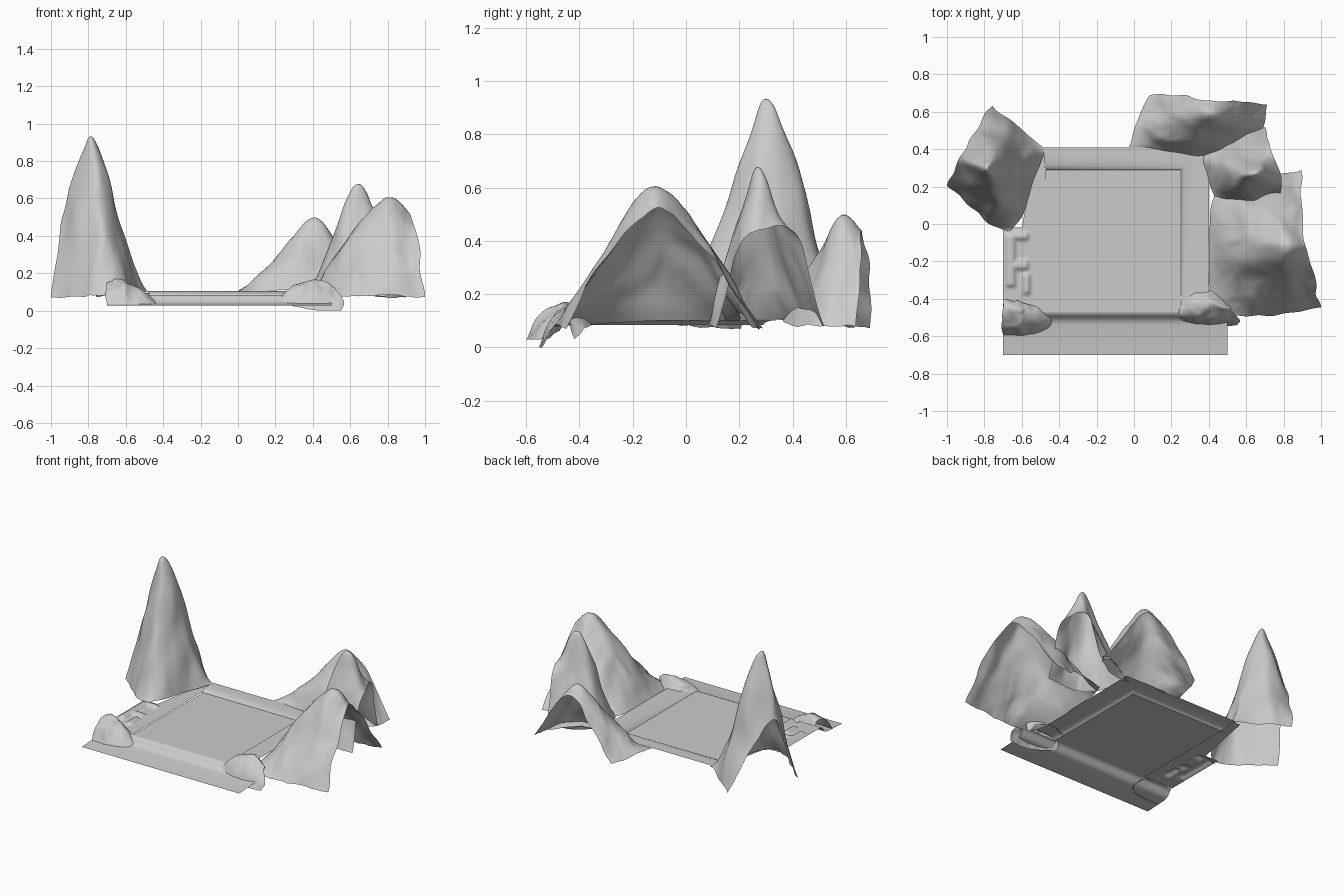
import bpy, math
from mathutils import Vector, noise


def add_mesh(name, verts, faces, angle=40):
    me = bpy.data.meshes.new(name)
    me.from_pydata([tuple(v) for v in verts], [], faces)
    me.update()
    if sum(p.normal.z * p.area for p in me.polygons) < 0:
        me.flip_normals()
    ob = bpy.data.objects.new(name, me)
    bpy.context.collection.objects.link(ob)
    bpy.ops.object.select_all(action='DESELECT')
    ob.select_set(True)
    bpy.context.view_layer.objects.active = ob
    bpy.ops.object.shade_smooth_by_angle(angle=math.radians(angle))
    return ob


def grid_faces(nu, nv):
    return [(j * nu + i, j * nu + i + 1, (j + 1) * nu + i + 1, (j + 1) * nu + i)
            for j in range(nv - 1) for i in range(nu - 1)]


def spline(pts, t):
    """Point on a Catmull-Rom curve through pts, t in 0..1."""
    p = [2 * pts[0] - pts[1]] + pts + [2 * pts[-1] - pts[-2]]
    s = t * (len(pts) - 1)
    i = min(int(s), len(pts) - 2)
    f = s - i
    a, b, c, d = p[i:i + 4]
    return 0.5 * (2 * b + (c - a) * f + (2 * a - 5 * b + 4 * c - d) * f * f
                  + (3 * b - a - 3 * c + d) * f ** 3)


def rock_shell(name, rows, nu=48, nv=40, rough=0.02, freq=7):
    """Open rock skin lofted through section rows, then roughened."""
    rows = [[Vector(p) for p in r] for r in rows]
    pts = []
    for j in range(nv):
        for i in range(nu):
            u, v = i / (nu - 1), j / (nv - 1)
            p = spline([spline(r, u) for r in rows], v)
            # vertical streaks: compress the noise along z
            q = Vector((p.x * freq, p.y * freq, p.z * freq * 0.35))
            n = noise.fractal(q, 0.9, 2.1, 4) + 0.5 * abs(noise.noise(q * 2))
            fade = 0.3 + 0.7 * min(1, v * 4)
            m = noise.noise_vector(q * 1.3)
            p = p + Vector((m.x, m.y, n * 0.6)) * rough * fade
            p.x = max(-1, min(1, p.x))
            p.y = max(-0.7, min(0.7, p.y))
            p.z = max(0, p.z)
            pts.append(p)
    return add_mesh(name, pts, grid_faces(nu, nv), 50)


# Mountains: rows run foot, slope, ridge, rear rim of the open back
rock_shell("tall_left_peak", [
    [(-.67, -.05, .09), (-.59, .06, .1), (-.55, .2, .1), (-.5, .32, .1), (-.47, .4, .1)],
    [(-.75, -.02, .08), (-.68, .12, .40), (-.645, .25, .48), (-.60, .36, .35), (-.56, .47, .09)],
    [(-.85, .08, .07), (-.81, .22, .68), (-.78, .31, .93), (-.73, .42, .62), (-.66, .56, .08)],
    [(-1.0, .2, .07), (-.96, .28, .38), (-.93, .36, .52), (-.86, .47, .4), (-.75, .64, .07)]])
rock_shell("broad_right_peak", [
    [(.43, -.47, .08), (.40, -.3, .09), (.40, -.1, .1), (.41, .08, .1), (.45, .2, .1)],
    [(.58, -.49, .08), (.58, -.32, .24), (.58, -.12, .38), (.6, .08, .3), (.62, .2, .13)],
    [(.74, -.49, .08), (.76, -.3, .36), (.79, -.13, .60), (.77, .06, .44), (.75, .26, .08)],
    [(1.0, -.45, .07), (.97, -.3, .34), (.92, -.1, .52), (.9, .09, .33), (.9, .29, .07)]])
rock_shell("middle_right_peak", [
    [(.44, .13, .1), (.41, .2, .1), (.39, .27, .11), (.37, .33, .11), (.38, .38, .1)],
    [(.50, .11, .09), (.49, .19, .25), (.50, .27, .36), (.50, .36, .28), (.52, .45, .12)],
    [(.58, .09, .09), (.60, .18, .42), (.63, .27, .68), (.63, .36, .43), (.64, .50, .09)],
    [(.78, .11, .07), (.79, .2, .38), (.77, .29, .45), (.73, .41, .42), (.70, .52, .08)]])
rock_shell("back_right_peak", [
    [(-.03, .41, .1), (.1, .40, .1), (.25, .38, .11), (.38, .36, .1), (.52, .40, .08)],
    [(0, .50, .1), (.15, .49, .2), (.33, .48, .33), (.47, .47, .25), (.62, .45, .08)],
    [(.03, .57, .09), (.2, .58, .28), (.4, .58, .49), (.53, .56, .34), (.69, .52, .08)],
    [(.09, .69, .07), (.24, .69, .27), (.4, .66, .43), (.55, .66, .32), (.71, .63, .08)]])

# Low boulders at the front corners
rock_shell("front_left_boulder", [
    [(-.70, -.59, .03), (-.62, -.60, .03), (-.55, -.59, .03), (-.47, -.57, .03)],
    [(-.71, -.53, .11), (-.63, -.54, .13), (-.56, -.54, .11), (-.44, -.54, .03)],
    [(-.70, -.45, .15), (-.62, -.46, .165), (-.54, -.48, .13), (-.43, -.51, .04)],
    [(-.70, -.41, .12), (-.62, -.41, .12), (-.55, -.43, .1), (-.46, -.47, .08)]],
    28, 24, 0.016, 14)
rock_shell("front_right_boulder", [
    [(.22, -.51, .04), (.32, -.54, .02), (.44, -.55, 0), (.55, -.54, 0)],
    [(.21, -.48, .06), (.31, -.49, .12), (.43, -.5, .11), (.56, -.51, .05)],
    [(.24, -.45, .09), (.32, -.42, .14), (.42, -.42, .165), (.52, -.46, .12)],
    [(.26, -.38, .09), (.33, -.36, .1), (.45, -.36, .08), (.51, -.42, .03)]],
    28, 24, 0.014, 14)

# Sunken square floor
add_mesh("courtyard_floor", [(-.47, -.47, .085), (.25, -.47, .085), (.25, .29, .085), (-.47, .29, .085)],
         [(0, 1, 2, 3)])

# Raised kerb along the back and right, mitred at the corner
ring = []
for d, z in [(0, .085), (.005, .092), (.02, .099), (.045, .104), (.07, .105), (.12, .105)]:
    ring += [(-.48, .29 + d, z), (.25 + 1.25 * d, .29 + d, z), (.25 + 1.25 * d, -.47, z)]
add_mesh("back_and_right_kerb", ring, grid_faces(3, 6), 60)

# Front step rolling down to the apron
prof = [(-.47, .085), (-.482, .082), (-.492, .07), (-.505, .053), (-.52, .042), (-.54, .037), (-.70, .028)]
add_mesh("front_step_and_apron", [(x, y, z) for y, z in prof for x in (-.7, .5)],
         grid_faces(2, len(prof)), 60)


# Left border with a moulded C-shaped relief
def relief(x, y):
    def bar(x0, x1, y0, y1):
        dx, dy = max(x0 - x, 0, x - x1), max(y0 - y, 0, y - y1)
        return math.exp(-(dx * dx + dy * dy) / 0.00025)
    b = max(bar(-.67, -.65, -.32, -.07), bar(-.65, -.58, -.07, -.06),
            bar(-.65, -.58, -.23, -.21), bar(-.58, -.57, -.36, -.28))
    return .09 + .018 * b


nx, ny = 30, 50
pts = []
for j in range(ny):
    for i in range(nx):
        x, y = -.7 + .23 * i / (nx - 1), -.47 + .45 * j / (ny - 1)
        pts.append((x, y, relief(x, y)))
add_mesh("left_border_relief", pts, grid_faces(nx, ny), 60)
add_mesh("left_border_strip", [(-.6, -.02, .09), (-.47, -.02, .09), (-.47, .41, .095), (-.52, .41, .095)],
         [(0, 1, 2, 3)])
